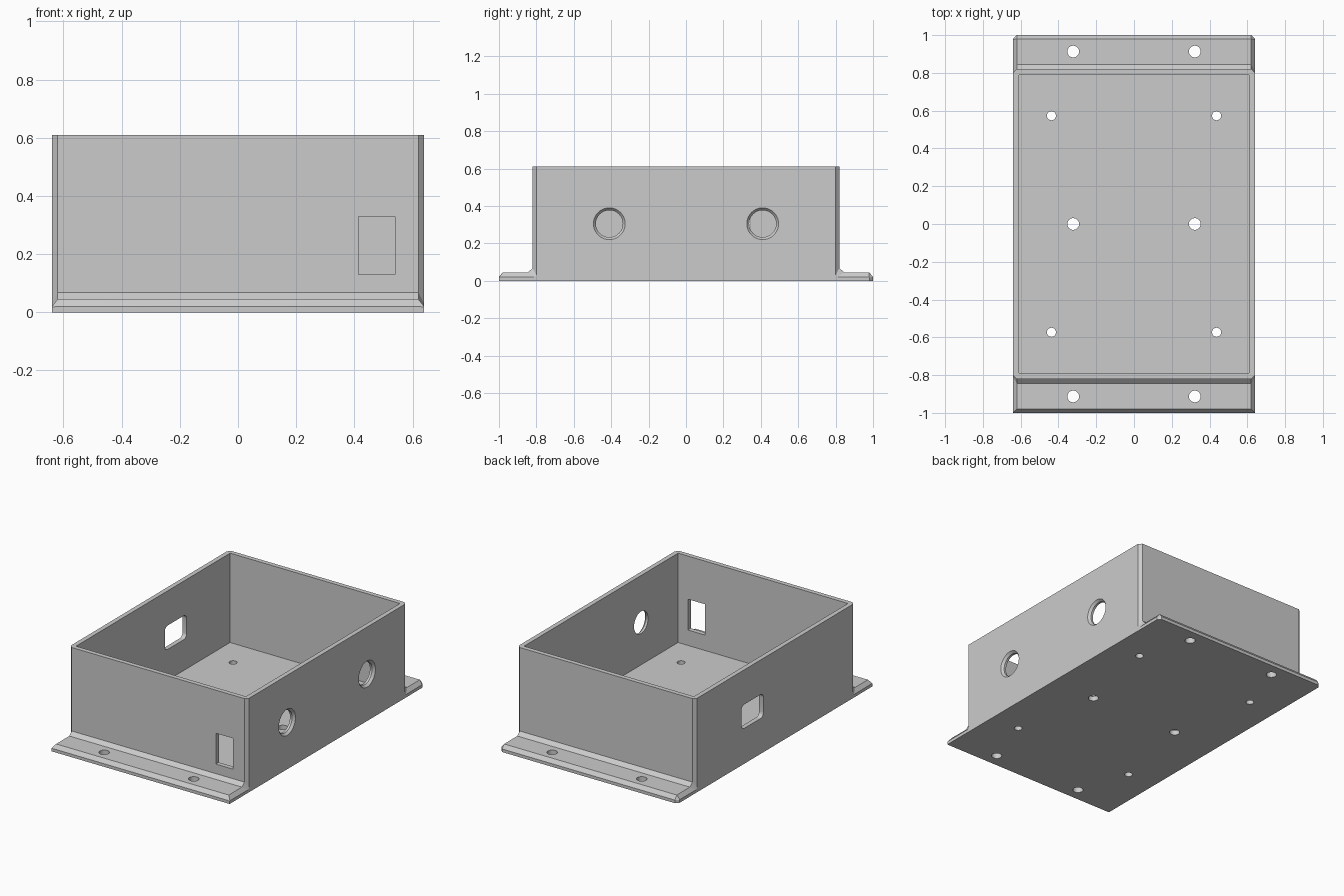
import bpy
import bmesh
from math import pi

old = bpy.data.objects.get("Cube")
if old:
    bpy.data.objects.remove(old, do_unlink=True)

WX, WY, TOP = 0.64, 0.82, 0.61     # outer half width, half depth, height
WALL, FLOOR, CH = 0.03, 0.03, 0.02  # wall, floor, chamfer

grey = bpy.data.materials.new("plain grey")
grey.use_nodes = True
grey.diffuse_color = (0.6, 0.6, 0.6, 1)
grey.node_tree.nodes["Principled BSDF"].inputs["Base Color"].default_value = (0.6, 0.6, 0.6, 1)


def add_object(name, bm):
    bmesh.ops.recalc_face_normals(bm, faces=bm.faces)
    mesh = bpy.data.meshes.new(name)
    bm.to_mesh(mesh)
    bm.free()
    mesh.materials.append(grey)
    obj = bpy.data.objects.new(name, mesh)
    bpy.context.collection.objects.link(obj)
    return obj


# Side profile (y, z) of wall and mounting flange: full, and drawn in at the ends
def half(end, inset):
    if inset:
        return [(end, 0), (end, CH - 0.002), (end - 0.003, CH), (WY - 0.01, CH),
                (WY - CH, 0.03), (WY - CH, TOP)]
    return [(end, 0), (end, CH), (end - CH, 0.045), (WY + 0.025, 0.045),
            (WY, 0.068), (WY, TOP)]


def profile(inset):
    back = half(1 - CH if inset else 1, inset)   # only the back corners are cut
    front = [(-y, z) for y, z in half(1, inset)]
    return back + front[::-1]


bm = bmesh.new()
rings = []
for x, inset in ((-WX, True), (CH - WX, False), (WX - CH, False), (WX, True)):
    rings.append([bm.verts.new((x, y, z)) for y, z in profile(inset)])
for a, b in zip(rings, rings[1:]):
    for i in range(len(a)):
        j = (i + 1) % len(a)
        bm.faces.new((a[i], a[j], b[j], b[i]))
bm.faces.new(rings[0])
bm.faces.new(rings[-1])
box = add_object("enclosure_box", bm)

cutters = []


def cut_box(name, lo, hi, radius=0):
    bm = bmesh.new()
    bmesh.ops.create_cube(bm, size=1)
    for v in bm.verts:
        v.co = [(a + b) / 2 + c * (b - a) for a, b, c in zip(lo, hi, v.co)]
    if radius:
        along = [e for e in bm.edges if abs(e.verts[0].co.x - e.verts[1].co.x) > 0.01]
        bmesh.ops.bevel(bm, geom=along, offset=radius, segments=6, profile=0.5, affect='EDGES')
    cutters.append(add_object(name, bm))


def cut_round(name, loc, r1, r2, depth, sideways=False):
    bm = bmesh.new()
    bmesh.ops.create_cone(bm, cap_ends=True, segments=40, radius1=r1, radius2=r2, depth=depth)
    obj = add_object(name, bm)
    obj.location = loc
    if sideways:
        obj.rotation_euler.y = pi / 2
    cutters.append(obj)


# Open cavity
cut_box("cavity", (WALL - WX, WALL - WY, FLOOR), (WX - WALL, WY - WALL, 1))
# Rectangular front opening and rounded opening in the -x wall
cut_box("front_opening", (0.415, -0.9, 0.13), (0.54, -0.7, 0.33))
cut_box("side_opening", (-0.7, 0.12, 0.23), (-0.55, 0.345, 0.385), 0.03)

# Round cable holes with a chamfered outer rim
for y in (-0.41, 0.41):
    cut_round("cable_hole", (WX, y, 0.305), 0.072, 0.072, 0.2, True)
    cut_round("cable_rim", (WX, y, 0.305), 0.0703, 0.0997, 0.034, True)

# Flange, centre and corner screw holes
for s in (-1, 1):
    for y in (-0.913, 0, 0.913):
        cut_round("mount_hole", (s * 0.322, y, 0), 0.031, 0.031, 0.4)
    for y in (-0.573, 0.573):
        cut_round("board_hole", (s * 0.437, y, 0), 0.024, 0.024, 0.4)

# Apply the cuts and drop the cutters
bpy.ops.object.select_all(action='DESELECT')
bpy.context.view_layer.objects.active = box
box.select_set(True)
for c in cutters:
    c.hide_render = True
    mod = box.modifiers.new(c.name, 'BOOLEAN')
    mod.operation = 'DIFFERENCE'
    mod.solver = 'EXACT'
    mod.object = c
    bpy.ops.object.modifier_apply(modifier=mod.name)
for c in cutters:
    bpy.data.objects.remove(c, do_unlink=True)

bpy.ops.object.shade_smooth_by_angle(angle=pi / 9)
